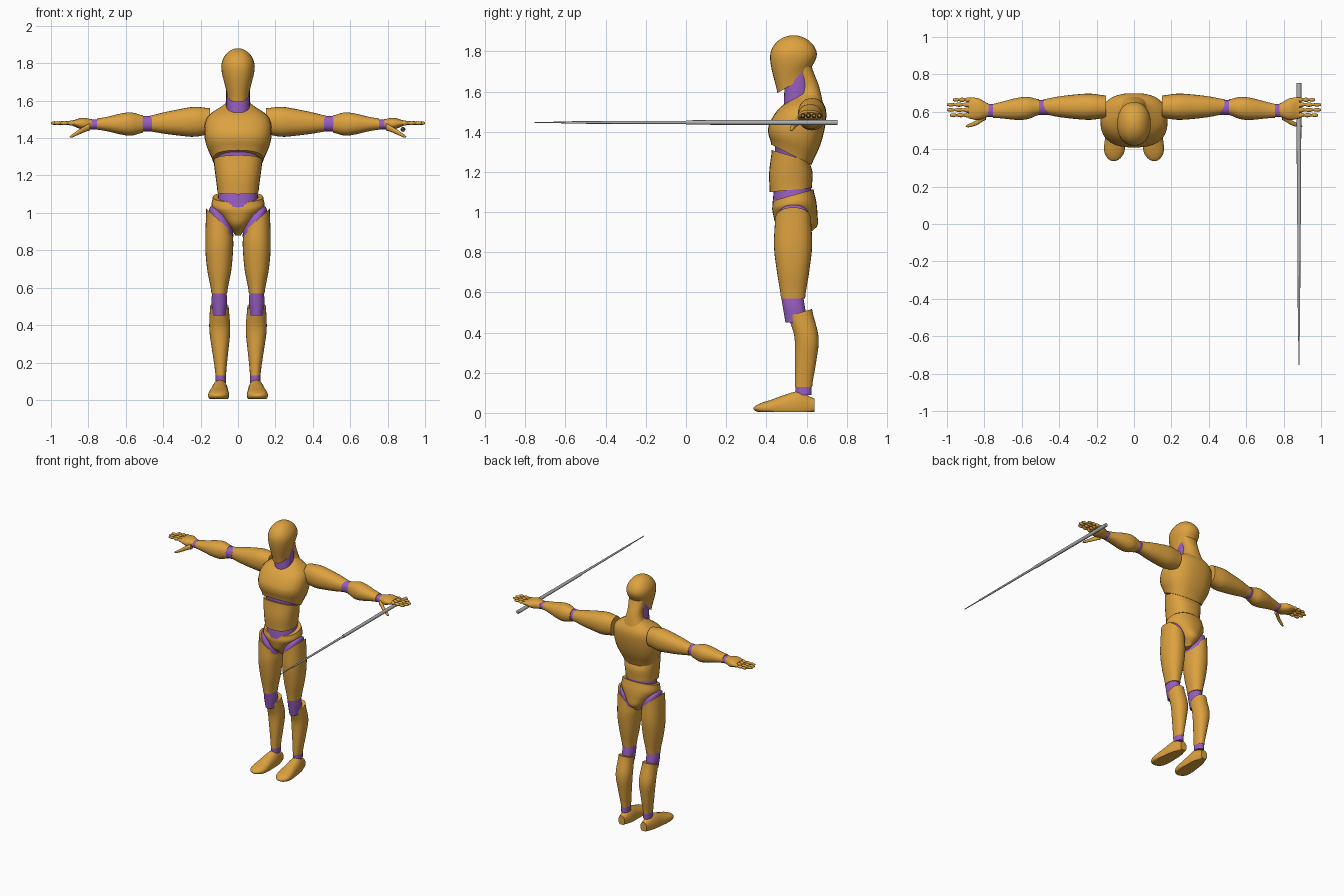
import bpy, bmesh, math
from mathutils import Vector

cube = bpy.data.objects.get("Cube")
if cube:
    bpy.data.objects.remove(cube, do_unlink=True)


def make_material(name, colour):
    material = bpy.data.materials.new(name)
    material.use_nodes = True
    material.diffuse_color = (*colour, 1)
    shader = next(node for node in material.node_tree.nodes if node.type == 'BSDF_PRINCIPLED')
    shader.inputs["Base Color"].default_value = (*colour, 1)
    shader.inputs["Roughness"].default_value = .6
    return material


ochre = make_material("ochre shell", (.72, .36, .05))
violet = make_material("violet joint", (.31, .11, .53))
steel = make_material("steel grey", (.45, .45, .45))


def along_curve(values, fraction):
    """Smooth curve through evenly spaced values; a single number stays constant."""
    if not isinstance(values, tuple):
        return values
    last = len(values) - 1
    index = min(int(fraction * last), last - 1)
    f = fraction * last - index
    before, start, end, after = (values[min(max(index + k, 0), last)] for k in (-1, 0, 1, 2))
    if last == 1:
        return start + (end - start) * f
    slope_in, slope_out = (end - before) / 2, (after - start) / 2
    ease = f * f * (3 - 2 * f)
    bend = f * (1 - f) * (slope_in * (1 - f) - slope_out * f)
    return start + (end - start) * ease + bend


def superpower(value, squareness):
    return math.copysign(abs(value) ** (2 / squareness), value)


def skin(name, material, axis, span, wide, deep, u=0, v=0, tilt_u=0, tilt_v=0,
         dome=0, mirror=False, rings=20, sides=28, squareness=2.2, floor=None):
    """Skin rounded cross-sections along an axis. wide and deep are half sizes across
    it, u and v the centre line, tilts slant the cuts, dome rounds off the far end."""
    bm = bmesh.new()
    loops = []
    for ring in range(rings + 1):
        f = math.sin(math.pi / 2 * ring / rings)
        half_u, half_v, centre_u, centre_v, slant_u, slant_v = (
            along_curve(values, f) for values in (wide, deep, u, v, tilt_u, tilt_v))
        position = span[0] + (span[1] - span[0]) * f
        into_dome = max(0, f - 1 + dome) / dome if dome else 0
        scale = max(.05, math.sqrt(max(0, 1 - into_dome ** 2)))
        loop = []
        for side in range(sides):
            angle = math.tau * side / sides
            du = half_u * scale * superpower(math.cos(angle), squareness)
            dv = half_v * scale * superpower(math.sin(angle), squareness)
            a, b = centre_u + du, centre_v + dv
            t = position + slant_u * du + slant_v * dv
            point = Vector({"x": (t, a, b), "y": (a, t, b), "z": (a, b, t)}[axis])
            if floor is not None:
                point.z = max(point.z, floor)
            loop.append(bm.verts.new(point))
        loops.append(loop)
    for low, high in zip(loops, loops[1:]):
        for side in range(sides):
            after = (side + 1) % sides
            bm.faces.new((low[side], low[after], high[after], high[side]))
    bm.faces.new(loops[0])
    bm.faces.new(loops[-1])
    bmesh.ops.recalc_face_normals(bm, faces=bm.faces)

    mesh = bpy.data.meshes.new(name)
    bm.to_mesh(mesh)
    bm.free()
    mesh.materials.append(material)
    obj = bpy.data.objects.new(name, mesh)
    bpy.context.scene.collection.objects.link(obj)
    bpy.ops.object.select_all(action='DESELECT')
    obj.select_set(True)
    bpy.context.view_layer.objects.active = obj
    bpy.ops.object.shade_smooth_by_angle(angle=math.radians(40))
    if mirror:
        modifier = obj.modifiers.new("other side", 'MIRROR')
        modifier.use_mirror_merge = False


# Head and neck
skin("head", ochre, "z", span=(1.64, 1.88), wide=(.06, .088, .09), deep=(.08, .115, .115),
     v=.535, tilt_v=(.6, .1, 0), dome=.45)
skin("neck", violet, "z", span=(1.5, 1.72), wide=.063, deep=(.07, .06), v=.555)
skin("nape", ochre, "z", span=(1.52, 1.73), wide=(.09, .056, .062), deep=(.06, .045),
     v=(.625, .61, .58))

# Torso
skin("chest", ochre, "z", span=(1.285, 1.595), wide=(.135, .17, .18, .16, .06),
     deep=(.1, .13, .14, .115, .045), v=(.525, .54, .555, .58, .61),
     tilt_v=(-.5, -.2, 0, 0, 0), squareness=2.5)
skin("torso_core", violet, "z", span=(1.04, 1.36), wide=(.11, .1, .13),
     deep=(.1, .085, .09), v=.53, tilt_v=(.15, 0, -.3))
skin("abdomen", ochre, "z", span=(1.11, 1.28), wide=(.11, .12, .13),
     deep=(.105, .108, .095), v=.522, tilt_v=(.1, 0, -.3), squareness=2.4)
skin("pelvis", ochre, "z", span=(.88, 1.085), wide=(.015, .06, .1, .14, .135),
     deep=(.04, .1, .11, .11, .1), v=(.56, .545, .535), tilt_v=(0, 0, .28))

# Legs
leg = dict(axis="z", mirror=True)
skin("hip_joint", violet, **leg, span=(.93, 1.02), wide=(.065, .06, .03),
     deep=(.085, .08, .05), u=.09, v=.535, tilt_u=.9)
skin("thigh", ochre, **leg, span=(.57, .96), wide=(.042, .065, .075, .07),
     deep=(.06, .08, .095, .09), u=.1, v=.533, tilt_u=(0, 0, 0, .9))
skin("knee", violet, **leg, span=(.45, .6), wide=(.036, .042, .036), deep=.055,
     u=.1, v=(.55, .525))
skin("shin", ochre, **leg, span=(.13, .5), wide=(.028, .042, .056, .05),
     deep=(.043, .053, .06, .058), u=(.092, .1), v=(.585, .595, .6, .57),
     tilt_v=(0, 0, 0, .3))
skin("ankle", violet, **leg, span=(.09, .15), wide=.028, deep=.041, u=.092, v=.585)
skin("foot", ochre, "y", span=(.64, .336), wide=(.026, .043, .05, .056, .05),
     deep=(.036, .075, .06, .036, .022), u=(.092, .108), v=(.035, .022),
     dome=.2, mirror=True, floor=.005)

# Arms
arm = dict(axis="x", mirror=True)
skin("upper_arm", ochre, **arm, span=(.15, .485), wide=(.06, .07, .065, .055, .04),
     deep=(.07, .08, .07, .056, .04), u=.627, v=(1.49, 1.477))
skin("elbow", violet, **arm, span=(.46, .54), wide=.04, deep=.041, u=.622, v=1.477)
skin("forearm", ochre, **arm, span=(.508, .755), wide=(.042, .06, .058, .047, .037),
     deep=(.046, .062, .055, .04, .03), u=(.625, .605), v=1.475)
skin("wrist", violet, **arm, span=(.74, .8), wide=.035, deep=.027, u=.606, v=1.473)

# Hands
skin("palm", ochre, **arm, span=(.778, .885), wide=(.036, .058, .056),
     deep=(.027, .032, .015), u=(.608, .62), v=(1.473, 1.48))
skin("thumb", ochre, **arm, span=(.79, .9), wide=(.018, .008), deep=(.02, .008),
     u=(.575, .54, .523), v=(1.46, 1.435, 1.407), dome=.2, sides=14)
root = .87
fingers = {"index": (.582, .985), "middle": (.61, 1), "ring": (.638, 1), "little": (.664, .968)}
for finger, (y, tip) in fingers.items():
    length = (tip - root) / 3
    for part in range(3):
        start, radius = root + part * length, .0125 - part * .0015
        barrel = (radius * .6, radius, radius, radius * .6)
        skin(f"{finger}_finger_{part + 1}", ochre, **arm, span=(start, start + length),
             wide=barrel, deep=barrel, u=y, v=1.48, sides=12, rings=8)

# Stepped staff held in the left hand
staff = {"tip": (-.755, -.6, .003, .004), "middle": (-.6, 0, .006, .008),
         "grip": (0, .755, .011, .013)}
for section, (front, back, thin, thick) in staff.items():
    skin(f"staff_{section}", steel, "y", span=(front, back), wide=(thin, thick),
         deep=(thin, thick), u=.882, v=1.446, sides=16, rings=1, squareness=2)
